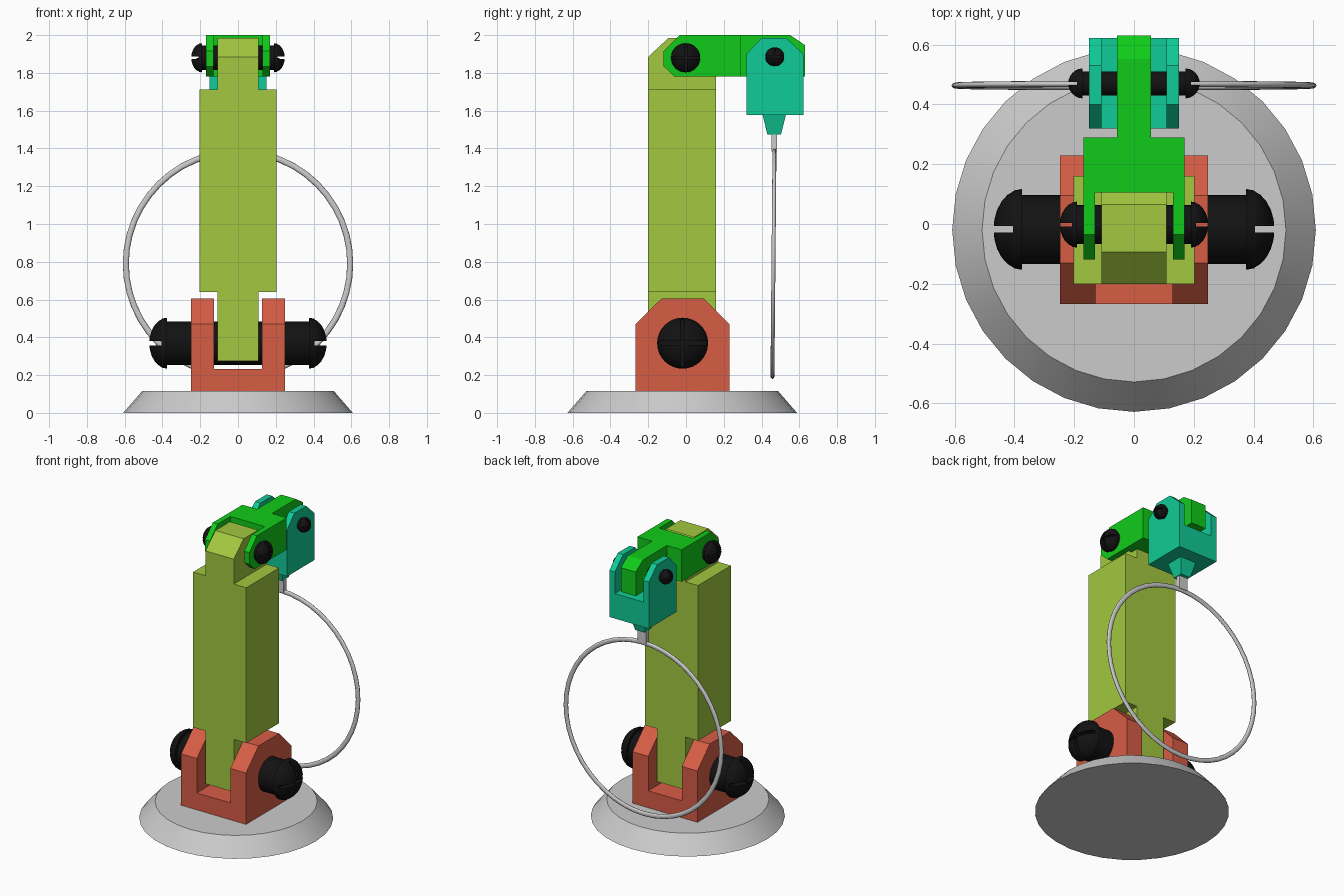
import bpy, bmesh, math

if "Cube" in bpy.data.objects:
    bpy.data.objects.remove(bpy.data.objects["Cube"])


def material(name, rgb):
    m = bpy.data.materials.new(name)
    m.diffuse_color = (*rgb, 1)
    m.use_nodes = True
    m.node_tree.nodes["Principled BSDF"].inputs["Base Color"].default_value = m.diffuse_color
    return m


RED = material("red", (0.68, 0.11, 0.06))
OLIVE = material("olive", (0.36, 0.58, 0.05))
GREEN = material("green", (0.005, 0.60, 0.01))
TEAL = material("teal", (0.005, 0.60, 0.31))
BLACK = material("black", (0.006, 0.006, 0.006))


def finish(name, bm, mat=None):
    bmesh.ops.recalc_face_normals(bm, faces=bm.faces)
    mesh = bpy.data.meshes.new(name)
    bm.to_mesh(mesh)
    bm.free()
    ob = bpy.data.objects.new(name, mesh)
    bpy.context.collection.objects.link(ob)
    if mat:
        mesh.materials.append(mat)
    return ob


def activate(ob):
    bpy.ops.object.select_all(action='DESELECT')
    ob.select_set(True)
    bpy.context.view_layer.objects.active = ob


def smooth(ob):
    activate(ob)
    bpy.ops.object.shade_smooth_by_angle(angle=math.radians(30))


def prism(name, profile, half, mat=None):
    """Extrude a (y, z) profile from x = -half to x = half."""
    bm = bmesh.new()
    face = bm.faces.new([bm.verts.new((-half, y, z)) for y, z in profile])
    ext = bmesh.ops.extrude_face_region(bm, geom=[face])
    verts = [g for g in ext["geom"] if isinstance(g, bmesh.types.BMVert)]
    bmesh.ops.translate(bm, verts=verts, vec=(2 * half, 0, 0))
    return finish(name, bm, mat)


def box(name, x, y, z, mat=None):
    ob = prism(name, [(y[0], z[0]), (y[1], z[0]), (y[1], z[1]), (y[0], z[1])],
               (x[1] - x[0]) / 2, mat)
    for v in ob.data.vertices:
        v.co.x += (x[0] + x[1]) / 2
    return ob


def carve(ob, *cuts):
    """Subtract boxes given as x, y and z ranges."""
    for cut in cuts:
        cutter = box("cutter", *cut)
        cutter.hide_render = True
        mod = ob.modifiers.new("cut", 'BOOLEAN')
        mod.operation, mod.solver, mod.object = 'DIFFERENCE', 'EXACT', cutter
        activate(ob)
        bpy.ops.object.modifier_apply(modifier=mod.name)
        bpy.data.objects.remove(cutter)


def pin(name, y, z, shaft, head, x_head, x_tip, slot, depth):
    """Round pin along x with a cross-slotted dome at both ends."""
    dome = [(x_head + (x_tip - x_head) * math.sin(a), head * math.cos(a))
            for a in [i * math.pi / 12 for i in range(6)]]
    half = [(x_head, shaft)] + dome + [(x_tip, 0)]
    profile = [(-x, r) for x, r in reversed(half)] + half
    bm = bmesh.new()
    vs = [bm.verts.new((x, 0, r)) for x, r in profile]
    es = [bm.edges.new(p) for p in zip(vs, vs[1:])]
    bmesh.ops.spin(bm, geom=vs + es, cent=(0, 0, 0), axis=(1, 0, 0),
                   angle=2 * math.pi, steps=32)
    bmesh.ops.remove_doubles(bm, verts=bm.verts, dist=1e-5)
    bmesh.ops.translate(bm, verts=bm.verts, vec=(0, y, z))
    ob = finish(name, bm, BLACK)
    for s in (-1, 1):
        x = sorted((s * (x_tip - depth), s * (x_tip + 0.1)))
        carve(ob, (x, (y - slot, y + slot), (z - 0.3, z + 0.3)),
              (x, (y - 0.3, y + 0.3), (z - slot, z + slot)))
    smooth(ob)


# Round foot
bpy.ops.mesh.primitive_cone_add(vertices=32, radius1=0.608, radius2=0.508,
                                depth=0.115, location=(0, -0.02, 0.0575))
bpy.context.object.name = "base"
smooth(bpy.context.object)

# Lower bracket with an open slot
bracket = prism("base_bracket", [(-0.267, 0.115), (0.229, 0.115), (0.229, 0.47), (0.095, 0.605),
                                 (-0.13, 0.605), (-0.267, 0.47)], 0.248, RED)
carve(bracket, ((-0.128, 0.128), (-1, 1), (0.232, 1)))

# Upright arm with narrow tongues at both ends
arm = prism("upright_arm", [(-0.2, 0.275), (0.16, 0.275), (0.16, 1.885), (0.065, 1.985),
                            (-0.093, 1.985), (-0.2, 1.885)], 0.203, OLIVE)
for s in (-1, 1):
    side = sorted((s * 0.108, s * 0.5))
    carve(arm, (side, (-1, 1), (0, 0.64)), (side, (-1, 1), (1.713, 3)))

# Horizontal link: fork around the arm, tongue in the clevis
link = prism("top_link", [(-0.118, 1.835), (-0.06, 1.78), (0.63, 1.78), (0.63, 1.947),
                          (0.552, 2.0), (-0.035, 2.0), (-0.118, 1.915)], 0.169, GREEN)
carve(link, ((-0.131, 0.131), (-1, 0.105), (1, 3)))
for s in (-1, 1):
    carve(link, (sorted((s * 0.057, s * 0.5)), (0.29, 1), (1, 3)))

# Hanging clevis and its tapered socket
clevis = prism("clevis", [(0.32, 1.578), (0.622, 1.578), (0.622, 1.9), (0.53, 1.985),
                          (0.4, 1.985), (0.32, 1.9)], 0.151, TEAL)
carve(clevis, ((-0.109, 0.109), (0, 1), (1.75, 3)))
bpy.ops.mesh.primitive_cone_add(vertices=4, radius1=0.036 * 2 ** 0.5, radius2=0.062 * 2 ** 0.5,
                                depth=0.105, location=(0, 0.467, 1.5265),
                                rotation=(0, 0, math.pi / 4))
bpy.context.object.name = "clevis_socket"
bpy.context.object.data.materials.append(TEAL)

# Ring on a flat stem
box("ring_stem", (-0.032, 0.032), (0.452, 0.482), (1.385, 1.478))
bpy.ops.mesh.primitive_torus_add(major_segments=48, minor_segments=12, major_radius=0.594,
                                 minor_radius=0.016, location=(0, 0.463, 0.79),
                                 rotation=(math.pi / 2 - 0.009, 0, 0))
ring = bpy.context.object
ring.name = "ring"
ring.scale.z = 0.65
smooth(ring)

# Pins
pin("base_pin", -0.018, 0.369, 0.115, 0.135, 0.375, 0.47, 0.011, 0.065)
pin("arm_pin", -0.002, 1.88, 0.065, 0.077, 0.19, 0.248, 0.006, 0.04)
pin("clevis_pin", 0.47, 1.885, 0.04, 0.05, 0.172, 0.22, 0.005, 0.03)
